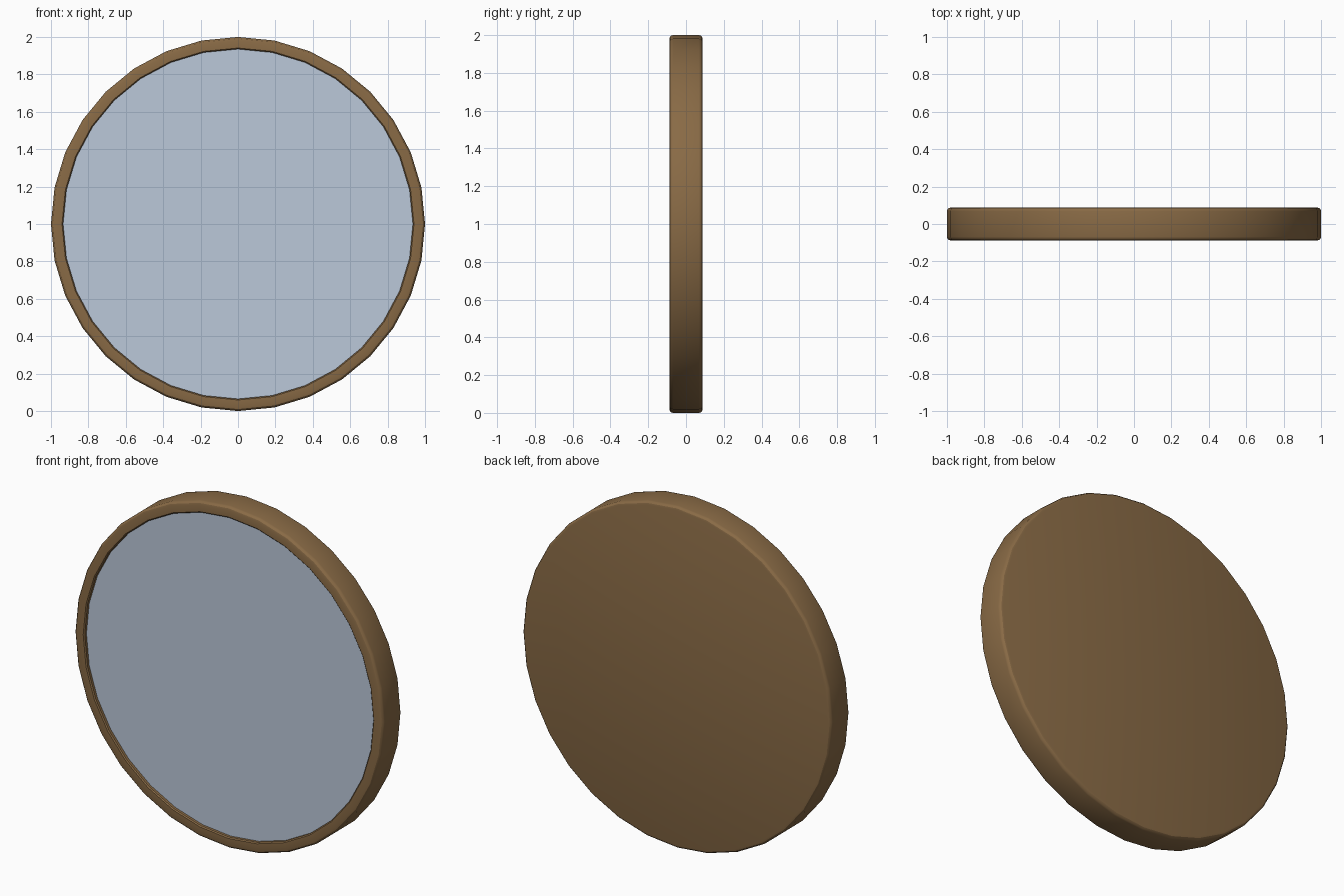
import bpy
import bmesh
from math import sin, cos, pi

if "Cube" in bpy.data.objects:
    bpy.data.objects.remove(bpy.data.objects["Cube"])

SIDES = 32
CENTRE_Z = 1.0


def material(name, colour):
    m = bpy.data.materials.new(name)
    m.diffuse_color = colour
    m.use_nodes = True
    m.node_tree.nodes["Principled BSDF"].inputs["Base Color"].default_value = m.diffuse_color
    return m


def lathe(name, profile, mat):
    """Revolve (radius, y) points about the y axis and cap both ends."""
    bm = bmesh.new()
    rings = []
    for r, y in profile:
        rings.append([bm.verts.new((r * sin(2 * pi * i / SIDES), y,
                                    CENTRE_Z + r * cos(2 * pi * i / SIDES)))
                      for i in range(SIDES)])
    for a, b in zip(rings, rings[1:]):
        for i in range(SIDES):
            j = (i + 1) % SIDES
            bm.faces.new((a[i], a[j], b[j], b[i]))
    bm.faces.new(rings[0])
    bm.faces.new(rings[-1])
    bmesh.ops.recalc_face_normals(bm, faces=bm.faces)
    mesh = bpy.data.meshes.new(name)
    bm.to_mesh(mesh)
    bm.free()
    mesh.materials.append(mat)
    obj = bpy.data.objects.new(name, mesh)
    bpy.context.collection.objects.link(obj)
    bpy.ops.object.select_all(action='DESELECT')
    obj.select_set(True)
    bpy.context.view_layer.objects.active = obj
    bpy.ops.object.shade_smooth_by_angle(angle=pi / 6)
    return obj


def corner(r, y, start, radius=0.02, steps=3):
    """Quarter-round edge between two profile directions."""
    return [(r + radius * cos(start + pi / 2 * k / steps),
             y + radius * sin(start + pi / 2 * k / steps))
            for k in range(steps + 1)]


wood = material("wood", (0.25, 0.145, 0.06, 1))
glass = material("glass", (0.5, 0.58, 0.7, 1))

HALF, INNER, BEVEL, RECESS = 0.088, 0.935, 0.02, 0.022

# Round wooden frame with a closed back, rounded rim and shallow front recess
profile = [(INNER, -HALF + RECESS + 0.01), (INNER, -HALF + 0.006),
           (INNER + 0.006, -HALF)]
profile += corner(1 - BEVEL, -HALF + BEVEL, -pi / 2)
profile += corner(1 - BEVEL, HALF - BEVEL, 0)
lathe("frame", profile, wood)

# Mirror glass set just behind the rim
lathe("mirror_glass", [(INNER, -HALF + RECESS), (INNER, -HALF + RECESS + 0.008)], glass)
